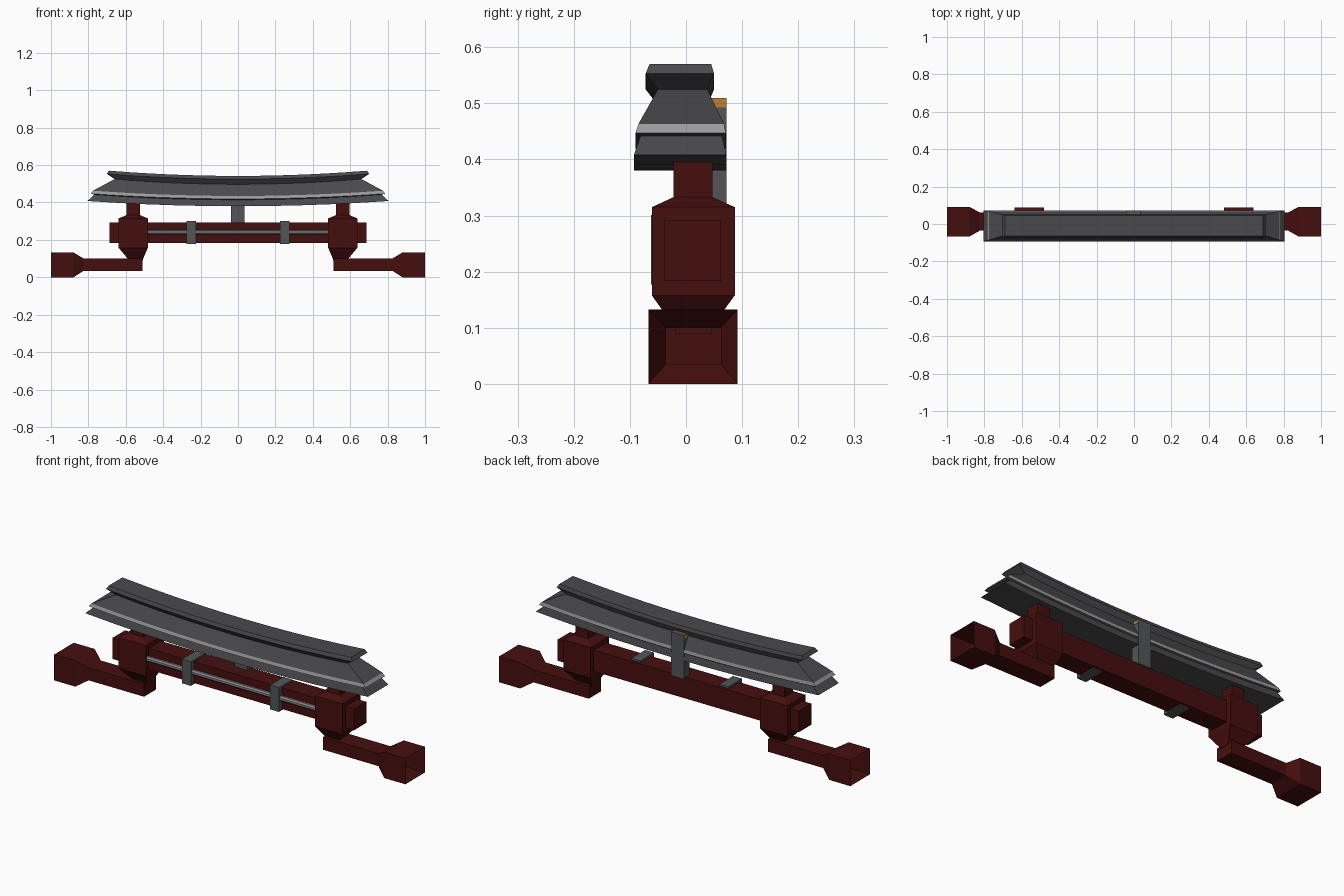
import bpy, bmesh, math

if "Cube" in bpy.data.objects:
    bpy.data.objects.remove(bpy.data.objects["Cube"])


def material(name, rgb):
    m = bpy.data.materials.new(name)
    m.diffuse_color = (*rgb, 1)
    m.use_nodes = True
    m.node_tree.nodes["Principled BSDF"].inputs["Base Color"].default_value = m.diffuse_color
    return m


RED = material("dark red wood", (0.062, 0.0045, 0.0045))
TILE = material("charcoal tile", (0.068, 0.068, 0.073))
TRIM = material("light grey trim", (0.33, 0.33, 0.33))
SLATE = material("slate grey", (0.085, 0.09, 0.094))
STEEL = material("rod grey", (0.24, 0.24, 0.25))
GOLD = material("ochre", (0.5, 0.22, 0.03))


def finish(name, bm, *mats):
    bmesh.ops.recalc_face_normals(bm, faces=bm.faces[:])
    me = bpy.data.meshes.new(name)
    bm.to_mesh(me)
    bm.free()
    for m in mats:
        me.materials.append(m)
    ob = bpy.data.objects.new(name, me)
    bpy.context.collection.objects.link(ob)
    return ob


def loft(name, rings, mat, cap_start=True, cap_end=True):
    bm = bmesh.new()
    loops = [[bm.verts.new(p) for p in r] for r in rings]
    n = len(loops[0])
    for a, b in zip(loops, loops[1:]):
        for i in range(n):
            j = (i + 1) % n
            bm.faces.new((a[i], a[j], b[j], b[i]))
    if cap_start:
        bm.faces.new(loops[0])
    if cap_end:
        bm.faces.new(loops[-1])
    return finish(name, bm, mat)


def rect_z(x0, x1, y0, y1, z):
    return [(x0, y0, z), (x1, y0, z), (x1, y1, z), (x0, y1, z)]


def rect_x(x, y0, y1, z0, z1):
    return [(x, y0, z0), (x, y1, z0), (x, y1, z1), (x, y0, z1)]


def box(name, x0, x1, y0, y1, z0, z1, mat):
    return loft(name, [rect_z(x0, x1, y0, y1, z0), rect_z(x0, x1, y0, y1, z1)], mat)


# Posts and flared arms on both sides
for s, side in ((-1, "left"), (1, "right")):
    post = [(0.507, 0.59, -0.02, 0.045, 0.09),
            (0.507, 0.59, -0.02, 0.045, 0.10),
            (0.482, 0.638, -0.061, 0.087, 0.158),
            (0.482, 0.638, -0.061, 0.087, 0.315),
            (0.525, 0.595, -0.022, 0.047, 0.333),
            (0.525, 0.595, -0.022, 0.047, 0.42)]
    loft(side + "_post", [rect_z(s * a, s * b, c, d, z) for a, b, c, d, z in post], RED)
    # the outer socket is an open sleeve
    arm = [(0.51, -0.036, 0.062, 0.035, 0.10),
           (0.825, -0.036, 0.062, 0.035, 0.10),
           (0.88, -0.067, 0.092, 0.0, 0.133),
           (1.0, -0.067, 0.092, 0.0, 0.133)]
    loft(side + "_arm_socket", [rect_x(s * x, *r) for x, *r in arm], RED, cap_end=False)
    # Clamp band on the beam
    box(side + "_clamp", s * 0.225, s * 0.276, -0.062, 0.05, 0.177, 0.301, SLATE)

# Crossbeam and front rod
box("crossbeam", -0.687, 0.687, -0.038, 0.062, 0.183, 0.292, RED)
ring = [(math.cos(math.tau * i / 8 + math.pi / 8) * 0.013,
         math.sin(math.tau * i / 8 + math.pi / 8) * 0.013) for i in range(8)]
loft("front_rod", [[(x, -0.045 + a, 0.242 + b) for a, b in ring] for x in (-0.5, 0.5)], STEEL)

# Rear plaque with ochre side marks
box("rear_plaque", -0.038, 0.035, 0.027, 0.072, 0.285, 0.51, SLATE)
for x, side in ((-0.039, "left"), (0.034, "right")):
    box("plaque_mark_" + side, x, x + 0.002, 0.028, 0.0715, 0.493, 0.5095, GOLD)

# Sagging roof: levels of half length, front y, back y, height at the ends
levels = [(0.805, -0.093, 0.072, 0.408),
          (0.768, -0.081, 0.064, 0.442),
          (0.787, -0.090, 0.071, 0.447),
          (0.775, -0.085, 0.068, 0.463),
          (0.660, -0.050, 0.038, 0.525),
          (0.702, -0.072, 0.050, 0.553),
          (0.690, -0.065, 0.045, 0.570)]
SEG, SAG = 10, 0.028
bm = bmesh.new()
rows = []
for hx, y0, y1, z in levels:
    ts = [2 * i / SEG - 1 for i in range(SEG + 1)]
    rows.append([[bm.verts.new((t * hx, y, z - SAG * (1 - t * t))) for t in ts] for y in (y0, y1)])
for k, (lo, hi) in enumerate(zip(rows, rows[1:])):
    a = lo[0] + lo[1][::-1]
    b = hi[0] + hi[1][::-1]
    for i in range(len(a)):
        j = (i + 1) % len(a)
        f = bm.faces.new((a[i], a[j], b[j], b[i]))
        f.material_index = 1 if k == 2 else 0  # pale trim band
for f0, f1 in (rows[0], rows[-1]):
    for i in range(SEG):
        bm.faces.new((f0[i], f0[i + 1], f1[i + 1], f1[i]))
finish("roof", bm, TILE, TRIM)
